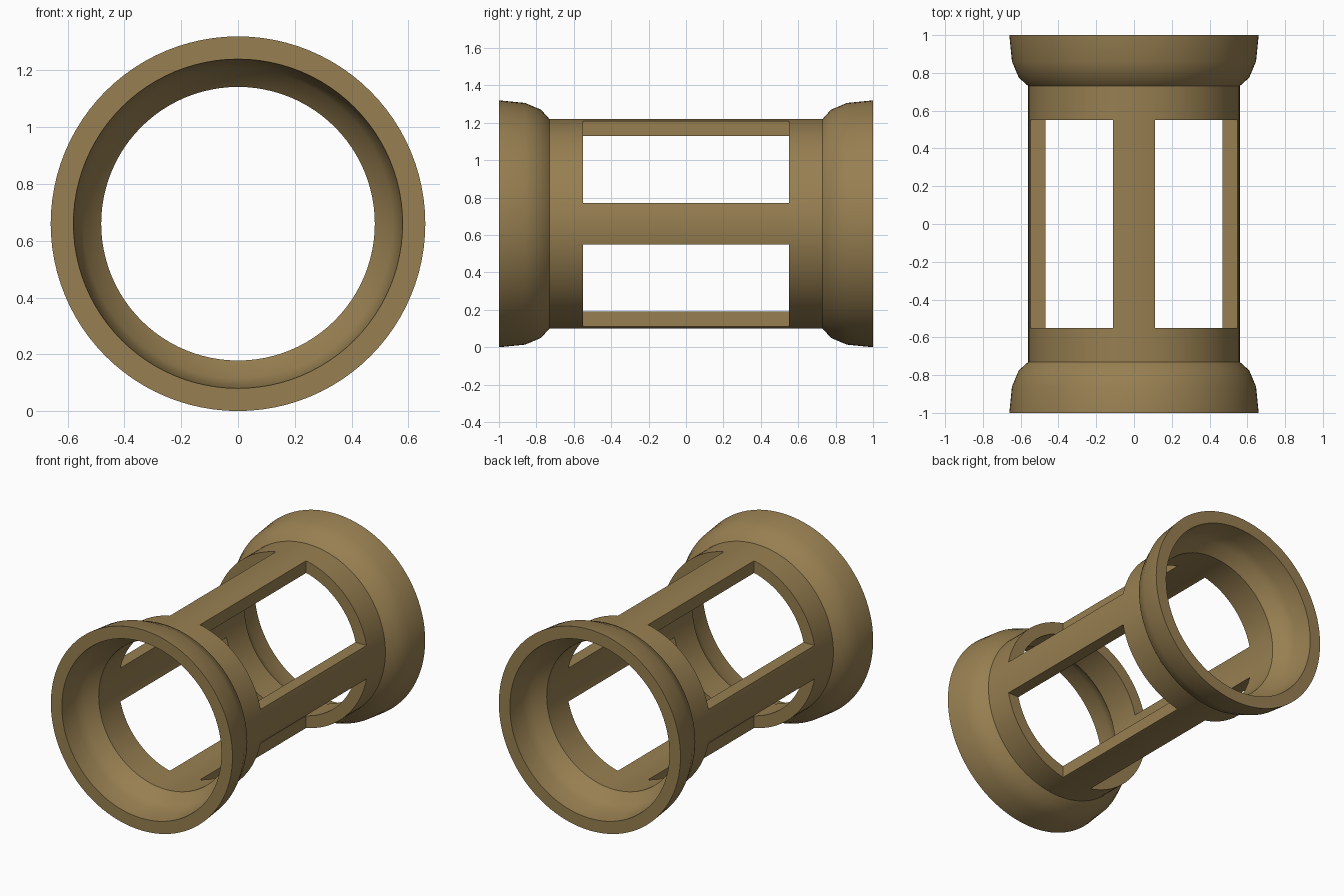
import bpy, bmesh
from math import pi
from mathutils import Matrix, Vector

cube = bpy.data.objects.get("Cube")
if cube:
    bpy.data.objects.remove(cube, do_unlink=True)

RADIUS = 0.66      # flared end radius, also the height of the axis
STRUT_HALF = 0.11
WINDOW_HALF = 0.55
SEGMENTS = 96

bronze = bpy.data.materials.new("bronze brown")
colour = (0.31, 0.212, 0.082, 1)
bronze.diffuse_color = colour
bronze.use_nodes = True
bronze.node_tree.nodes["Principled BSDF"].inputs["Base Color"].default_value = colour


def make_object(name, bm):
    mesh = bpy.data.meshes.new(name)
    bmesh.ops.recalc_face_normals(bm, faces=bm.faces)
    bm.to_mesh(mesh)
    bm.free()
    obj = bpy.data.objects.new(name, mesh)
    bpy.context.collection.objects.link(obj)
    return obj


# Tube with flared ends: half wall profile (distance along axis, radius), mirrored
outer = [(0.73, 0.56), (0.775, 0.61), (0.86, 0.646), (1.0, 0.66)]
inner = [(1.0, 0.58), (0.879, 0.569), (0.82, 0.546), (0.757, 0.482)]
half = outer + inner
profile = half + [(-y, r) for y, r in reversed(half)]
bm = bmesh.new()
verts = [bm.verts.new((r, y, RADIUS)) for y, r in profile]
edges = [bm.edges.new((v, verts[i - 1])) for i, v in enumerate(verts)]
bmesh.ops.spin(bm, geom=verts + edges, cent=(0, 0, RADIUS), axis=(0, 1, 0),
               angle=2 * pi, steps=SEGMENTS, use_merge=True)
bmesh.ops.remove_doubles(bm, verts=bm.verts, dist=1e-5)
body = make_object("flared_cage_tube", bm)
body.data.materials.append(bronze)

# Window cutters: one box per quadrant, leaving four parallel-sided struts
bm = bmesh.new()
size = 0.8
for sx in (-1, 1):
    for sz in (-1, 1):
        offset = STRUT_HALF + size / 2
        place = Matrix.Translation(Vector((sx * offset, 0, RADIUS + sz * offset)))
        bmesh.ops.create_cube(bm, size=1, matrix=place @ Matrix.Diagonal((size, 2 * WINDOW_HALF, size, 1)))
cutter = make_object("window_cutter", bm)
cutter.hide_render = True

cut = body.modifiers.new("windows", 'BOOLEAN')
cut.operation = 'DIFFERENCE'
cut.solver = 'EXACT'
cut.object = cutter

# Apply the cut, then smooth the curved walls and keep the creases sharp
bpy.ops.object.select_all(action='DESELECT')
bpy.context.view_layer.objects.active = body
body.select_set(True)
bpy.ops.object.modifier_apply(modifier=cut.name)
bpy.data.objects.remove(cutter, do_unlink=True)
bpy.ops.object.shade_smooth_by_angle(angle=pi / 6)
